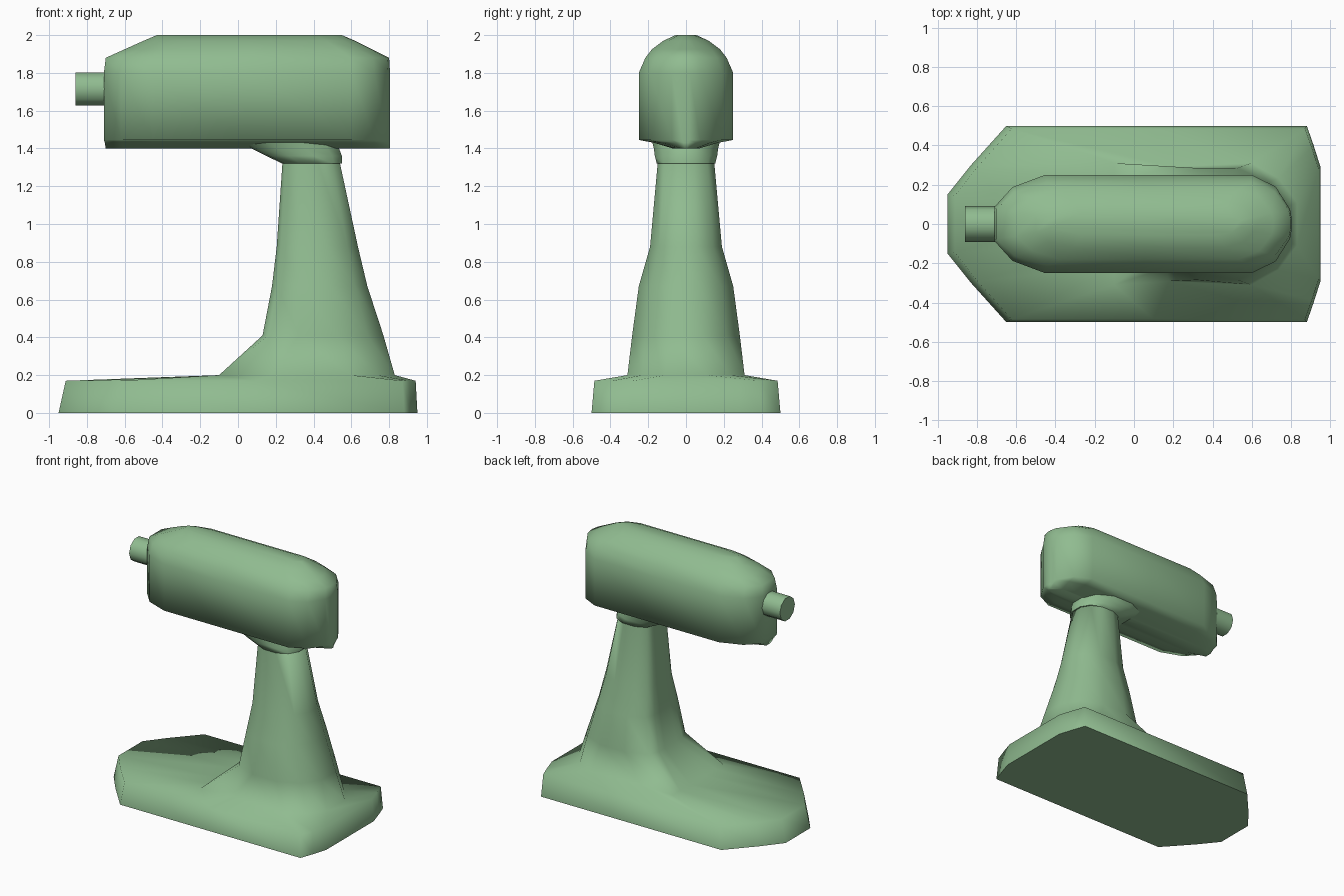
import bpy, bmesh, math

if "Cube" in bpy.data.objects:
    bpy.data.objects.remove(bpy.data.objects["Cube"])

green = bpy.data.materials.new("green_enamel")
green.diffuse_color = (0.28, 0.5, 0.28, 1)
green.use_nodes = True
green.node_tree.nodes["Principled BSDF"].inputs["Base Color"].default_value = green.diffuse_color


def finish(obj, angle):
    obj.data.materials.append(green)
    bpy.ops.object.select_all(action='DESELECT')
    obj.select_set(True)
    bpy.context.view_layer.objects.active = obj
    bpy.ops.object.shade_smooth_by_angle(angle=math.radians(angle))


def loft(name, rings, angle=82):
    """Each ring is (z, half outline from front to back); mirrored in y."""
    bm = bmesh.new()
    loops = []
    for z, half in rings:
        pts = half + [(x, -y) for x, y in reversed(half)]
        loops.append([bm.verts.new((x, y, z)) for x, y in pts])
    for a, b in zip(loops, loops[1:]):
        for i in range(len(a)):
            j = (i + 1) % len(a)
            bm.faces.new((a[i], a[j], b[j], b[i]))
    bm.faces.new(loops[0])
    bm.faces.new(loops[-1])
    bmesh.ops.recalc_face_normals(bm, faces=bm.faces)
    me = bpy.data.meshes.new(name)
    bm.to_mesh(me)
    bm.free()
    obj = bpy.data.objects.new(name, me)
    bpy.context.collection.objects.link(obj)
    finish(obj, angle)


def fit(shape, x0, x1, hy):
    """Scale a unit half outline to a length range and half width."""
    return [(x0 + (x1 - x0) * u, hy * v) for u, v in shape]


# Base plate and column, one continuous body
plate = [(-.95, .15), (-.83, .30), (-.65, .50), (.10, .50), (.88, .50), (.915, .40), (.95, .29)]
plate_top = [(x * .99 - .0 if x > 0 else x * .96, y * .97) for x, y in plate]
foot = [(0, .3), (0, .7), (0, 1), (.3, .94), (.75, 1), (.9, .75), (1, .35)]
post = [(0, .25), (0, .5), (.05, .78), (.3, 1), (.62, 1), (.87, .75), (1, .3)]
loft("stand", [
    (0, plate),
    (.17, plate_top),
    (.20, fit(foot, -.10, .83, .31)),
    (.41, fit(post, .13, .77, .285)),
    (.67, fit(post, .18, .685, .25)),
    (.88, fit(post, .205, .635, .19)),
    (1.32, fit(post, .235, .54, .15)),
])

# Hinge neck between column and head
loft("neck", [
    (1.32, fit(post, .235, .55, .155)),
    (1.36, fit(post, .15, .55, .165)),
    (1.40, fit(post, .07, .535, .17)),
    (1.46, fit(post, -.03, .51, .185)),
])

# Motor head
pill = [(0, .35), (.06, .75), (.17, 1), (.5, 1), (.865, 1), (.945, .76), (.993, .3), (1, 0.08)]
loft("motor_head", [
    (1.40, fit(pill, -.70, .805, .07)),
    (1.43, fit(pill, -.705, .805, .17)),
    (1.445, fit(pill, -.71, .805, .25)),
    (1.80, fit(pill, -.71, .805, .25)),
    (1.88, fit(pill, -.70, .80, .215)),
    (1.925, fit(pill, -.60, .71, .18)),
    (1.97, fit(pill, -.50, .62, .12)),
    (2.00, fit(pill, -.43, .55, .055)),
])

# Attachment hub on the head's end
bpy.ops.mesh.primitive_cylinder_add(vertices=10, radius=.091, depth=.26,
                                    location=(-.73, 0, 1.715),
                                    rotation=(0, math.pi / 2, 0))
hub = bpy.context.object
hub.name = "attachment_hub"
finish(hub, 45)
